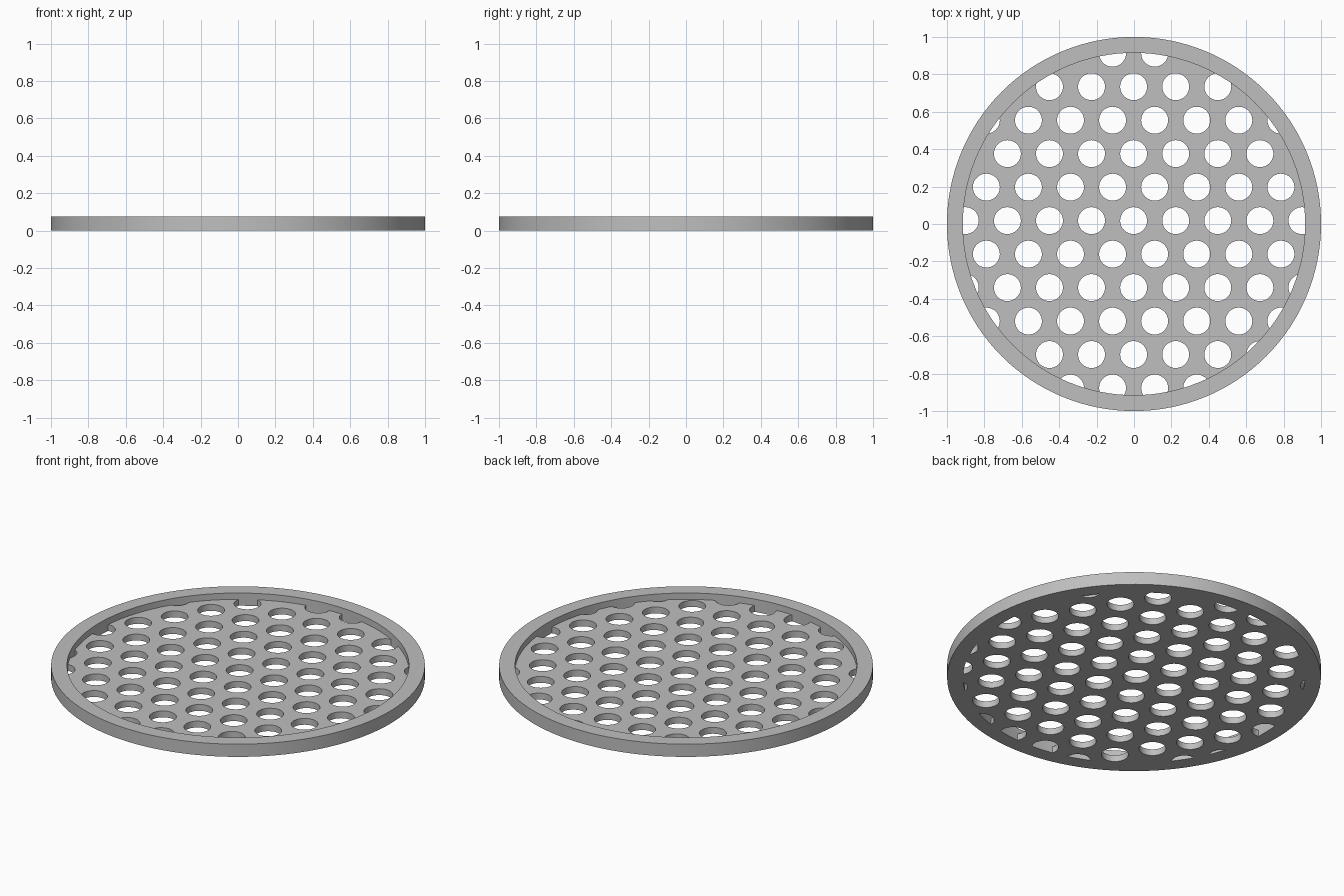
import bpy, bmesh, math

cube = bpy.data.objects.get("Cube")
if cube:
    bpy.data.objects.remove(cube, do_unlink=True)

RIM_IN, RIM_H, PLATE_H = 0.915, 0.075, 0.0375
HOLE_R, PITCH_X, PITCH_Y = 0.072, 0.225, 0.179
SEGMENTS = 128

grey = bpy.data.materials.new("light grey")
grey.use_nodes = True
colour = (0.52, 0.52, 0.52, 1)
grey.diffuse_color = colour
grey.node_tree.nodes["Principled BSDF"].inputs["Base Color"].default_value = colour


def add_cylinder(bm, x, y, radius, z0, z1, sides):
    ring = bmesh.ops.create_circle(bm, cap_ends=True, radius=radius, segments=sides)["verts"]
    bmesh.ops.translate(bm, verts=ring, vec=(x, y, z0))
    face = ring[0].link_faces[0]
    top = bmesh.ops.extrude_face_region(bm, geom=[face], use_keep_orig=True)["geom"]
    bmesh.ops.translate(bm, verts=[v for v in top if isinstance(v, bmesh.types.BMVert)],
                        vec=(0, 0, z1 - z0))


def finish(name, bm):
    bmesh.ops.recalc_face_normals(bm, faces=bm.faces)
    mesh = bpy.data.meshes.new(name)
    bm.to_mesh(mesh)
    bm.free()
    mesh.materials.append(grey)
    obj = bpy.data.objects.new(name, mesh)
    bpy.context.collection.objects.link(obj)
    return obj


def boolean(target, tool, operation):
    bpy.context.view_layer.objects.active = target
    mod = target.modifiers.new(operation.lower(), "BOOLEAN")
    mod.operation, mod.object, mod.solver = operation, tool, "EXACT"
    bpy.ops.object.modifier_apply(modifier=mod.name)
    bpy.data.objects.remove(tool, do_unlink=True)


# Base plate, tucked under the rim
bm = bmesh.new()
add_cylinder(bm, 0, 0, 0.96, 0, PLATE_H, SEGMENTS)
drain_plate = finish("drain_plate", bm)

# Staggered grid of round holes
bm = bmesh.new()
for row in range(-5, 6):
    for col in range(-5, 6):
        x = (col + 0.5 * (row % 2)) * PITCH_X - 0.002
        y = row * PITCH_Y + 0.018
        if math.hypot(x, y) < 0.9705:
            add_cylinder(bm, x, y, HOLE_R, -0.05, 0.1, 40)
holes = finish("hole_cutters", bm)
holes.hide_render = True
boolean(drain_plate, holes, "DIFFERENCE")

# Raised rim, a rectangular section swept round the centre
bm = bmesh.new()
section = [(RIM_IN, 0), (1, 0), (1, RIM_H), (RIM_IN, RIM_H)]
loops = []
for i in range(SEGMENTS):
    a = 2 * math.pi * i / SEGMENTS
    loops.append([bm.verts.new((r * math.cos(a), r * math.sin(a), z)) for r, z in section])
for i, a in enumerate(loops):
    b = loops[(i + 1) % SEGMENTS]
    for j in range(4):
        k = (j + 1) % 4
        bm.faces.new((a[j], b[j], b[k], a[k]))
rim = finish("rim", bm)
boolean(drain_plate, rim, "UNION")

# Smooth round walls with crisp edges
bpy.ops.object.select_all(action="DESELECT")
drain_plate.select_set(True)
bpy.context.view_layer.objects.active = drain_plate
bpy.ops.object.shade_smooth_by_angle(angle=math.radians(30))
